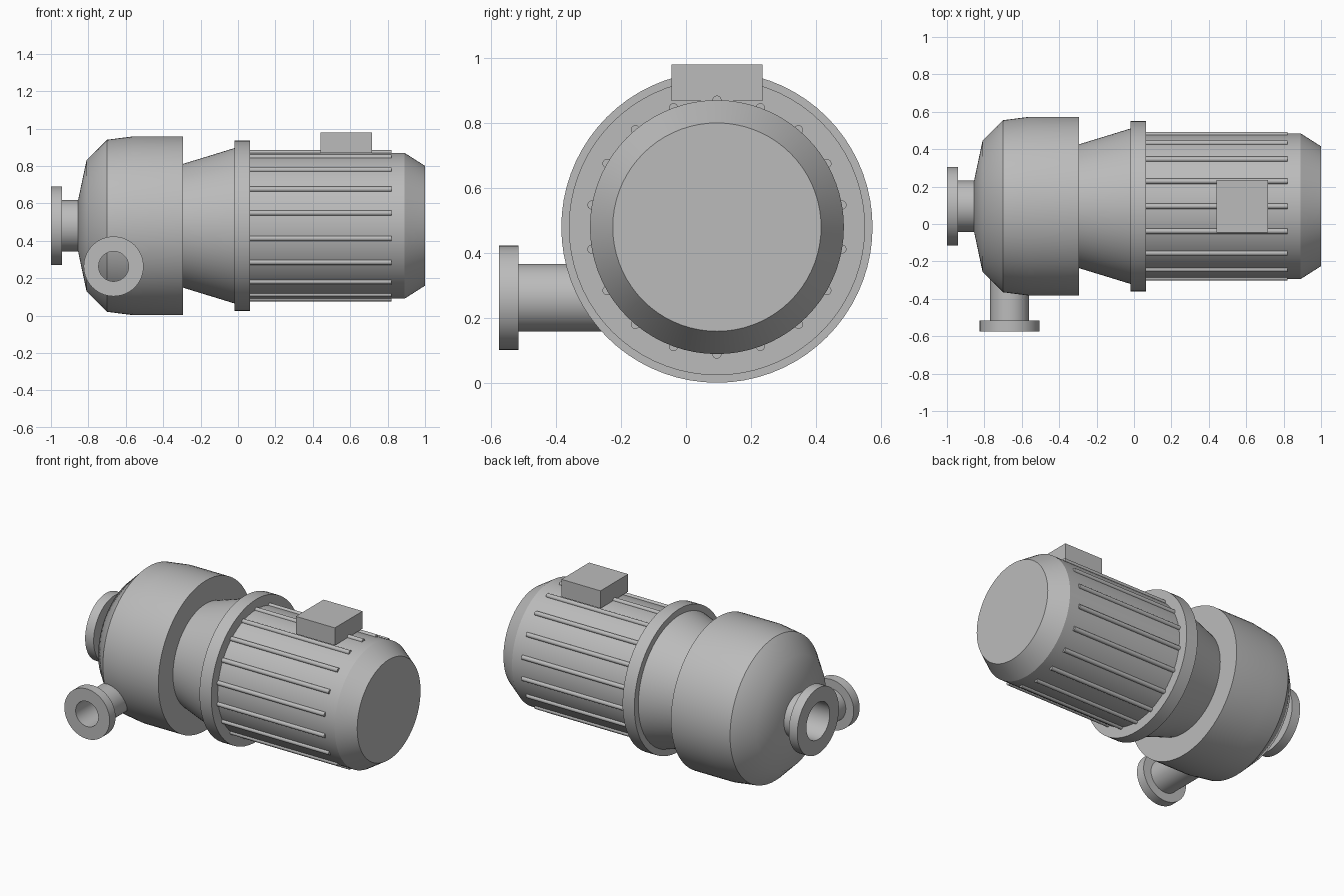
import bpy, bmesh, math
from mathutils import Matrix, Vector

default = bpy.data.objects.get("Cube")
if default:
    bpy.data.objects.remove(default, do_unlink=True)

grey = bpy.data.materials.new("machine_grey")
grey.use_nodes = True
GREY = (0.5, 0.5, 0.5, 1)
grey.diffuse_color = GREY
grey.node_tree.nodes["Principled BSDF"].inputs["Base Color"].default_value = GREY

AXIS = Vector((0, 0.095, 0.48))        # shared shaft line
ALONG_X = Matrix.Translation(AXIS)
OUTLET = Matrix.Translation((-0.665, 0, 0.263)) @ Matrix.Rotation(math.pi / 2, 4, "Z")


def finish(name, bm, angle=30):
    bmesh.ops.recalc_face_normals(bm, faces=bm.faces)
    mesh = bpy.data.meshes.new(name)
    bm.to_mesh(mesh)
    bm.free()
    obj = bpy.data.objects.new(name, mesh)
    bpy.context.collection.objects.link(obj)
    mesh.materials.append(grey)
    bpy.ops.object.select_all(action="DESELECT")
    obj.select_set(True)
    bpy.context.view_layer.objects.active = obj
    bpy.ops.object.shade_smooth_by_angle(angle=math.radians(angle))
    return obj


def turned(name, profile, place=ALONG_X, closed=False, angle=30, sides=72):
    """Spin (x, radius) points around the local x axis; closed makes a ring."""
    bm = bmesh.new()
    verts = [bm.verts.new((x, 0, r)) for x, r in profile]
    edges = [bm.edges.new(pair) for pair in zip(verts, verts[1:])]
    if closed:
        edges.append(bm.edges.new((verts[-1], verts[0])))
    bmesh.ops.spin(bm, geom=verts + edges, cent=(0, 0, 0), axis=(1, 0, 0),
                   angle=math.tau, steps=sides)
    bmesh.ops.remove_doubles(bm, verts=bm.verts, dist=1e-5)
    bm.transform(place)
    return finish(name, bm, angle)


def flanged_pipe(name, place, start, face, end, bore, pipe, rim):
    profile = [(start, bore), (start, rim), (face, rim), (face, pipe),
               (end, pipe), (end, bore)]
    return turned(name, profile, place, closed=True)


# Pump end
turned("pump_casing", [(-0.855, 0), (-0.855, 0.137), (-0.81, 0.35), (-0.70, 0.46),
                       (-0.56, 0.478), (-0.295, 0.478), (-0.295, 0)], angle=36)
flanged_pipe("inlet_pipe", ALONG_X, -1, -0.94, -0.84, 0.118, 0.137, 0.21)
flanged_pipe("outlet_pipe", OUTLET, -0.575, -0.515, -0.15, 0.08, 0.104, 0.16)

# Coupling between pump and motor
turned("coupling_cone", [(-0.31, 0), (-0.31, 0.326), (-0.01, 0.418), (-0.01, 0)])
turned("motor_flange", [(-0.02, 0), (-0.02, 0.455), (0.063, 0.455), (0.063, 0)])

# Motor with tapered end
turned("motor_housing", [(0.05, 0), (0.05, 0.39), (0.89, 0.39), (1, 0.32), (1, 0)])

# Cooling ribs around the motor
FINS = 18
bm = bmesh.new()
for i in range(FINS):
    place = (ALONG_X @ Matrix.Rotation(math.tau * i / FINS, 4, "X")
             @ Matrix.Translation((0.435, 0, 0.39)) @ Matrix.Rotation(math.pi / 2, 4, "Y"))
    bmesh.ops.create_cone(bm, cap_ends=True, segments=16, radius1=0.014,
                          radius2=0.014, depth=0.77, matrix=place)
finish("cooling_ribs", bm)

# Terminal box on top
bm = bmesh.new()
bmesh.ops.create_cube(bm, size=1, matrix=Matrix.Translation((0.578, 0.095, 0.924))
                      @ Matrix.Diagonal((0.276, 0.28, 0.112, 1)))
finish("terminal_box", bm)
